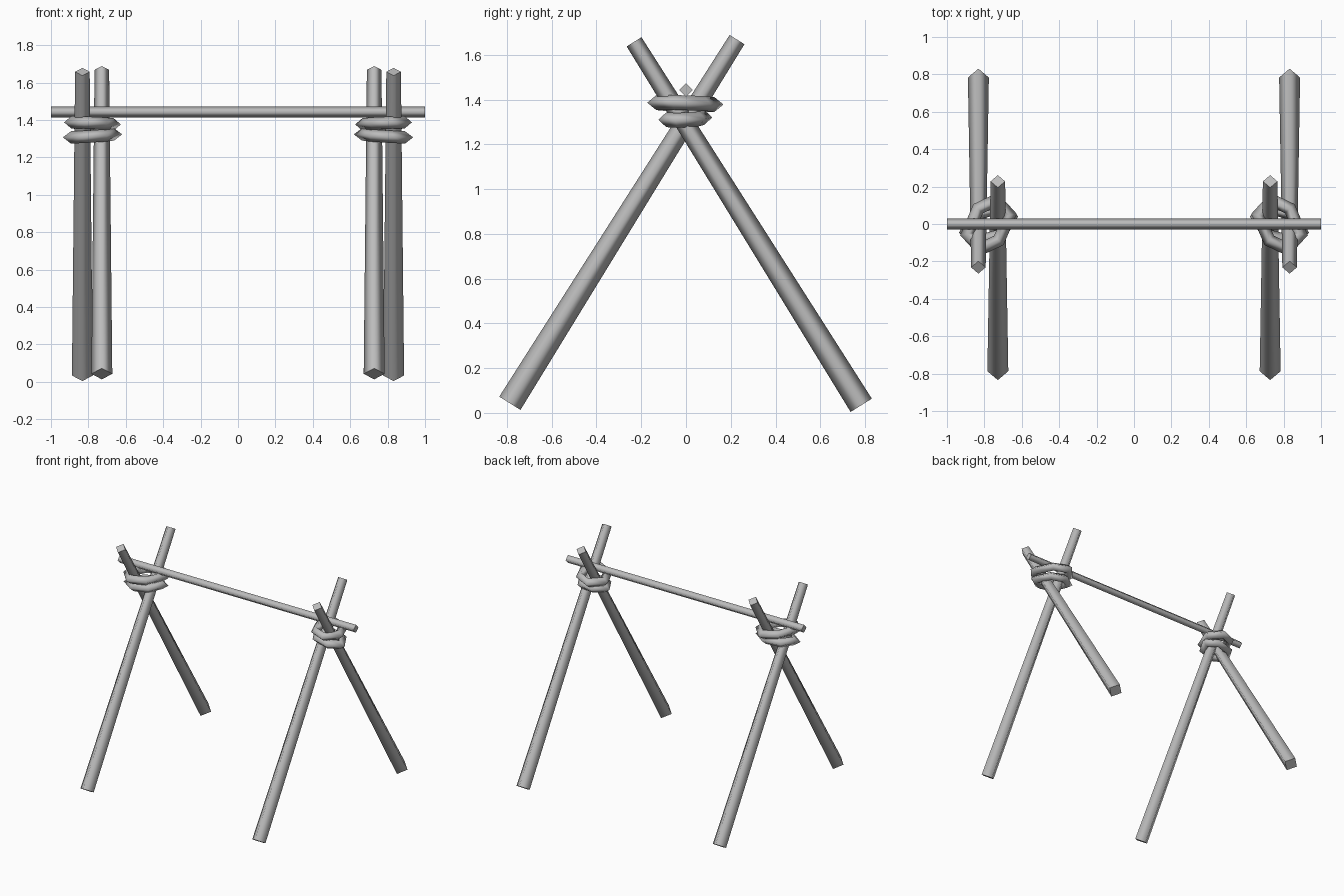
import bpy, bmesh, math
from mathutils import Vector

cube = bpy.data.objects.get("Cube")
if cube:
    bpy.data.objects.remove(cube, do_unlink=True)

grey = bpy.data.materials.new("plain_grey")
grey.use_nodes = True
grey.diffuse_color = (0.5, 0.5, 0.5, 1)
grey.node_tree.nodes["Principled BSDF"].inputs["Base Color"].default_value = (0.5, 0.5, 0.5, 1)


def finish(name, bm, caps=()):
    """Turn a bmesh into an object with smooth sides and flat caps."""
    for f in bm.faces:
        f.smooth = f not in caps
    bmesh.ops.recalc_face_normals(bm, faces=bm.faces[:])
    for e in bm.edges:
        e.smooth = not any(f in caps for f in e.link_faces)
    me = bpy.data.meshes.new(name)
    bm.to_mesh(me)
    bm.free()
    me.materials.append(grey)
    ob = bpy.data.objects.new(name, me)
    bpy.context.collection.objects.link(ob)


def bridge(bm, a, b):
    n = len(a)
    for i in range(n):
        bm.faces.new((a[i], a[(i + 1) % n], b[(i + 1) % n], b[i]))


def diamond(bm, centre, u, v, r):
    return [bm.verts.new(centre + d * r) for d in (u, v, -u, -v)]


def pole(name, start, end, r_start, r_end, side):
    """Tapered four-sided pole with one corner pointing along side."""
    start, end, side = Vector(start), Vector(end), Vector(side)
    other = (end - start).normalized().cross(side)
    bm = bmesh.new()
    a = diamond(bm, start, side, other, r_start)
    b = diamond(bm, end, side, other, r_end)
    bridge(bm, a, b)
    finish(name, bm, [bm.faces.new(a[::-1]), bm.faces.new(b)])


def rope(name, centre, half, tilt, r, mirror):
    """Six-cornered loop of diamond section; half holds three of its corners."""
    pts = [Vector((x, y, x * tilt[0] + y * tilt[1])) for x, y in half]
    pts += [-p for p in pts]
    up = Vector((0, 0, 1))
    bm = bmesh.new()
    rings = []
    for i, p in enumerate(pts):
        d1 = (p - pts[i - 1]).normalized()
        d2 = (pts[(i + 1) % 6] - p).normalized()
        out = (d1 + d2).normalized().cross(up).normalized()
        if out.dot(p) < 0:
            out.negate()
        mitre = 1 / math.cos(d1.angle(d2) / 2)
        rings.append(diamond(bm, p + Vector(centre), out * mitre, up, r))
    for i in range(6):
        bridge(bm, rings[i - 1], rings[i])
    for v in bm.verts:
        v.co.x *= mirror
    finish(name, bm)


# Crossbar
pole("crossbar", (-1, 0, 1.443), (1, 0, 1.443), 0.03, 0.03, (0, 1, 0))

# Crossed legs and their lashings at both ends
for s, label in ((1, "left"), (-1, "right")):
    pole(label + "_front_leg", (s * 0.728, -0.787, 0.043), (s * 0.728, 0.228, 1.668),
         0.056, 0.039, (1, 0, 0))
    pole(label + "_back_leg", (s * 0.832, 0.783, 0.034), (s * 0.832, -0.232, 1.658),
         0.056, 0.039, (1, 0, 0))
    rope(label + "_upper_lashing", (0.778, -0.003, 1.382),
         [(-0.113, 0.05), (-0.04, 0.13), (0.055, 0.085)], (0.04, -0.02), 0.033, s)
    rope(label + "_lower_lashing", (0.778, -0.003, 1.315),
         [(-0.115, 0.035), (-0.045, 0.085), (0.06, 0.06)], (-0.06, 0.03), 0.033, s)
